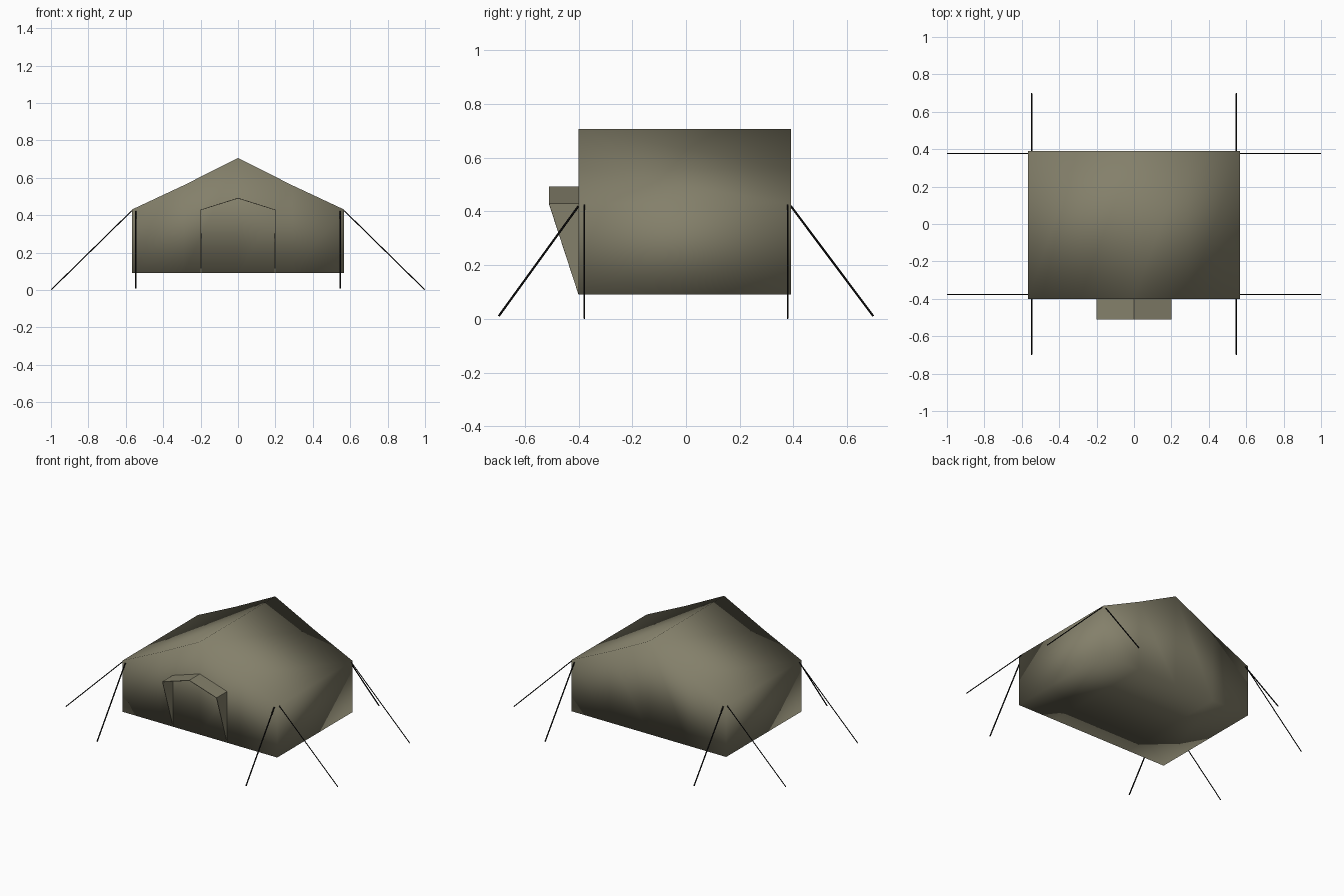
import bpy
import bmesh
from mathutils import Vector

cube = bpy.data.objects.get("Cube")
if cube:
    bpy.data.objects.remove(cube, do_unlink=True)


def make_material(name, color):
    mat = bpy.data.materials.new(name)
    mat.use_nodes = True
    mat.diffuse_color = color
    bsdf = mat.node_tree.nodes["Principled BSDF"]
    bsdf.inputs["Base Color"].default_value = color
    bsdf.inputs["Roughness"].default_value = 0.9
    return mat


canvas = make_material("olive canvas", (0.23, 0.215, 0.145, 1))
cord = make_material("black cord", (0.006, 0.006, 0.006, 1))


def finish(name, bm, mat, smooth):
    bmesh.ops.recalc_face_normals(bm, faces=bm.faces)
    for face in bm.faces:
        face.smooth = smooth
    mesh = bpy.data.meshes.new(name)
    bm.to_mesh(mesh)
    bm.free()
    mesh.materials.append(mat)
    obj = bpy.data.objects.new(name, mesh)
    bpy.context.scene.collection.objects.link(obj)
    return obj


FRONT, BACK, BASE, EAVE, HALF = -0.40, 0.39, 0.09, 0.43, 0.568

# Tent body: gable columns swept from front to back, softly shaded
roof_line = [(-HALF, EAVE), (-0.29, 0.56), (0, 0.706), (0.29, 0.56), (HALF, EAVE)]
bm = bmesh.new()
top, low = [], []
for y in (FRONT, BACK):
    top.append([bm.verts.new((x, y, z)) for x, z in roof_line])
    low.append([bm.verts.new((x, y, BASE)) for x, z in roof_line])
for i in range(len(roof_line) - 1):
    j = i + 1
    for row in (top, low):  # roof and floor panels
        bm.faces.new((row[0][i], row[0][j], row[1][j], row[1][i]))
    for end in (0, 1):  # front and back wall panels
        bm.faces.new((low[end][i], low[end][j], top[end][j], top[end][i]))
for i in (0, -1):  # side walls
    bm.faces.new((low[0][i], low[1][i], top[1][i], top[0][i]))
finish("tent_body", bm, canvas, True)

# Door hood: pitched awning with tapering side flaps, open at the front
DOOR, LIP, RIDGE = 0.2, -0.51, 0.493
bm = bmesh.new()
ridge = [bm.verts.new((0, y, RIDGE)) for y in (LIP, FRONT)]
for side in (-1, 1):
    lip, wall = [bm.verts.new((side * DOOR, y, EAVE)) for y in (LIP, FRONT)]
    foot = bm.verts.new((side * DOOR, FRONT, BASE))
    bm.faces.new((ridge[0], lip, wall, ridge[1]))
    bm.faces.new((lip, foot, wall))
hood = finish("door_hood", bm, canvas, False)
sheet = hood.modifiers.new("cloth thickness", 'SOLIDIFY')
sheet.thickness = 0.004


# Guy ropes: thin cords from each eave corner to the ground
def rope(name, start, end, radius):
    start, end = Vector(start), Vector(end)
    span = end - start
    bm = bmesh.new()
    bmesh.ops.create_cone(bm, cap_ends=True, segments=6, radius1=radius,
                          radius2=radius, depth=span.length)
    obj = finish(name, bm, cord, False)
    obj.location = (start + end) / 2
    obj.rotation_euler = span.to_track_quat('Z', 'Y').to_euler()


for sx, side in ((-1, "right"), (1, "left")):
    for wall_y, sy, end in ((FRONT, -1, "front"), (BACK, 1, "back")):
        rope(f"{end}_{side}_side_rope", (sx * HALF, sy * 0.378, 0.424),
             (sx * 0.998, sy * 0.378, 0.002), 0.003)
        rope(f"{end}_{side}_end_rope", (sx * 0.547, wall_y, 0.42),
             (sx * 0.547, sy * 0.697, 0.01), 0.004)
